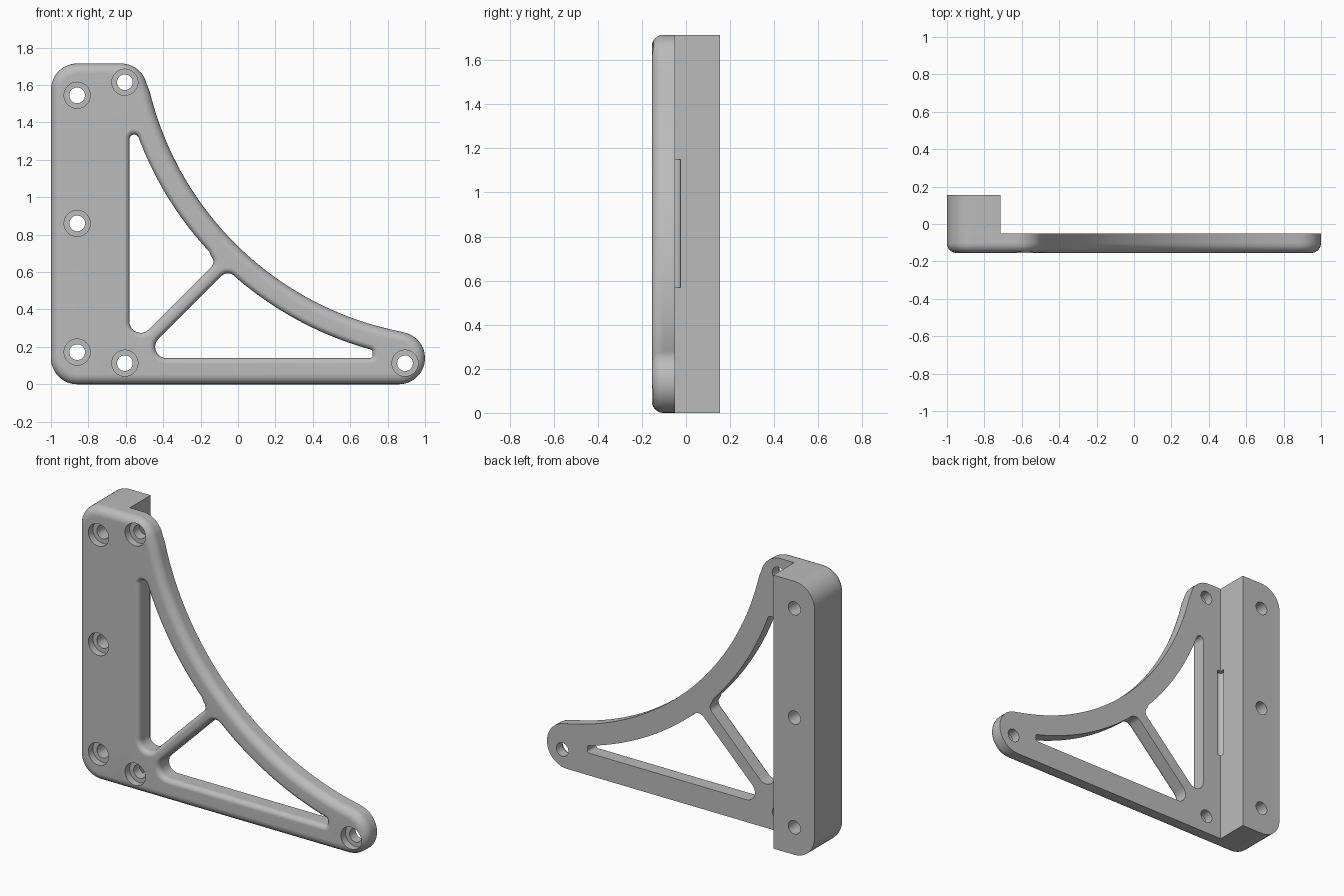
import bpy, bmesh, math
from mathutils import Matrix

if "Cube" in bpy.data.objects:
    bpy.data.objects.remove(bpy.data.objects["Cube"])

FRONT, STEP, BACK = -0.155, -0.05, 0.155   # depth levels
TOP, BLOCK_X = 1.715, -0.715
CX, CZ = 1.2, 1.97                          # centre of the sweeping curve
R_OUT, R_IN = 1.72, 1.85


def arc(cx, cz, r, a0, a1, n=12, trim=False):
    pts = []
    for i in range(n + 1):
        a = math.radians(a0 + (a1 - a0) * i / n)
        pts.append((cx + r * math.cos(a), cz + r * math.sin(a)))
    return pts[1:-1] if trim else pts


def toward(cx, cz):
    """Angle from a corner centre to the sweep centre."""
    return math.degrees(math.atan2(CZ - cz, CX - cx))


# Outlines; d pulls the edge back for the rounded front
def outer(d):
    r, top = 0.14, TOP - 0.14
    tip, crest = toward(0.86, r), toward(-0.625, top)
    start = arc(-0.86, r, r - d, 180, 270) + [(BLOCK_X, d)]
    right = arc(0.86, r, r - d, -90, tip, 20)
    right += arc(CX, CZ, R_OUT + d, tip + 180, crest + 180, 48, True)
    right += arc(-0.625, top, r - d, crest, 90)
    return start + right + [(BLOCK_X, TOP - d)] + arc(-0.86, top, r - d, 90, 180)


def upper_window(d):
    a, b = toward(-0.172, 0.655), toward(-0.555, 1.31)
    return (arc(-0.52, 0.335, 0.06 + d, 180, 315)
            + arc(-0.172, 0.655, 0.04 + d, -45, a)
            + arc(CX, CZ, R_IN - d, a + 180, b + 180, 28, True)
            + arc(-0.555, 1.31, 0.025 + d, b, 180))


def lower_window(d):
    a, b = toward(0.705, 0.172), toward(-0.054, 0.543)
    return (arc(-0.383, 0.2, 0.06 + d, 135, 270)
            + arc(0.705, 0.155, 0.015 + d, -90, 0, 6)
            + arc(0.705, 0.172, 0.015 + d, 0, a, 6)
            + arc(CX, CZ, R_IN - d, a + 180, b + 180, 28, True)
            + arc(-0.054, 0.543, 0.05 + d, b, 135))


bm = bmesh.new()


def ring(pts, y):
    return [bm.verts.new((x, y, z)) for x, z in pts]


def bridge(a, b):
    for i in range(len(a)):
        j = (i + 1) % len(a)
        bm.faces.new((a[i], a[j], b[j], b[i]))


def loop_edges(verts):
    edges = []
    for a, b in zip(verts, verts[1:] + verts[:1]):
        edges.append(bm.edges.get((a, b)) or bm.edges.new((a, b)))
    return edges


def cap(loops):
    edges = [e for loop in loops for e in loop_edges(loop)]
    bmesh.ops.triangle_fill(bm, use_beauty=True, edges=edges, normal=(0, 1, 0))


def rounded_wall(shape, f, n=6):
    """Straight wall from the plate back, rolled over at the front."""
    rings = [ring(shape(0), STEP)]
    for i in range(n + 1):
        a = math.pi / 2 * i / n
        rings.append(ring(shape(f * (1 - math.cos(a))),
                          FRONT + f * (1 - math.sin(a))))
    for a, b in zip(rings, rings[1:]):
        bridge(a, b)
    return rings[0], rings[-1]


# Web plate
walls = [rounded_wall(outer, 0.052), rounded_wall(upper_window, 0.03),
         rounded_wall(lower_window, 0.03)]
cap([w[1] for w in walls])
rim = walls[0][0]
low = 13                                   # split points where the block starts
high = len(rim) - 14
cap([rim[low:high + 1], walls[1][0], walls[2][0]])

# Mounting block behind the plate
base = rim[high:] + rim[:low + 1]
back = ring([(v.co.x, v.co.z) for v in base], BACK)
bridge(base, back)
cap([back])
bmesh.ops.recalc_face_normals(bm, faces=bm.faces[:])
mesh = bpy.data.meshes.new("bracket")
bm.to_mesh(mesh)
bm.free()
bracket = bpy.data.objects.new("bracket", mesh)
bpy.context.collection.objects.link(bracket)

# Cutter: counterbored screw holes and the corner relief groove
bm = bmesh.new()
for x, z in [(-0.86, 1.545), (-0.86, 0.86), (-0.86, 0.172),
             (-0.605, 1.615), (-0.605, 0.113), (0.893, 0.113)]:
    steps = [(0.07, -0.3), (0.07, -0.11), (0.042, -0.11), (0.042, 0.3)]
    rings = [ring(arc(x, z, r, 0, 348.75, 31), y) for r, y in steps]
    for a, b in zip(rings, rings[1:]):
        bridge(a, b)
    bm.faces.new(rings[0])
    bm.faces.new(rings[-1])
bmesh.ops.create_cone(bm, cap_ends=True, segments=24, radius1=0.026, radius2=0.026,
                      depth=0.58, matrix=Matrix.Translation((BLOCK_X, STEP, 0.86)))
bmesh.ops.recalc_face_normals(bm, faces=bm.faces[:])
cut_mesh = bpy.data.meshes.new("hole_cutter")
bm.to_mesh(cut_mesh)
bm.free()
cutter = bpy.data.objects.new("hole_cutter", cut_mesh)
bpy.context.collection.objects.link(cutter)
cutter.hide_render = True

# Material
grey = bpy.data.materials.new("plain grey")
grey.use_nodes = True
colour = (0.5, 0.5, 0.5, 1)
grey.diffuse_color = colour
grey.node_tree.nodes["Principled BSDF"].inputs["Base Color"].default_value = colour
mesh.materials.append(grey)
cut_mesh.materials.append(grey)

# Cut, then smooth the rounded edges
bpy.ops.object.select_all(action="DESELECT")
bpy.context.view_layer.objects.active = bracket
bracket.select_set(True)
mod = bracket.modifiers.new("holes", "BOOLEAN")
mod.operation = "DIFFERENCE"
mod.solver = "EXACT"
mod.object = cutter
bpy.ops.object.modifier_apply(modifier="holes")
bpy.data.objects.remove(cutter)
bpy.ops.object.shade_smooth_by_angle(angle=math.radians(30))
weighted = bracket.modifiers.new("weighted_normals", "WEIGHTED_NORMAL")
weighted.keep_sharp = True
